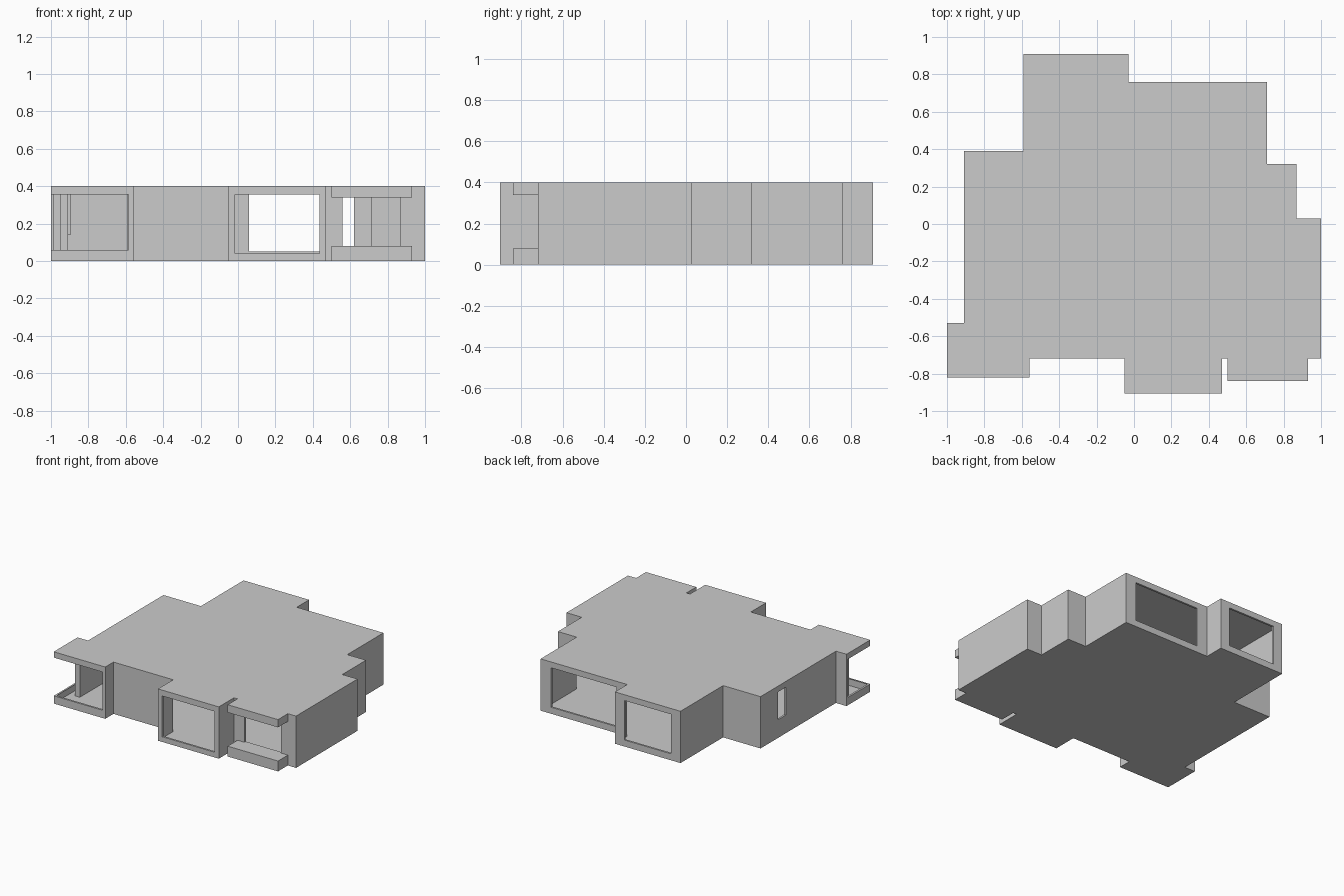
import bpy, bmesh
from mathutils import Vector

if "Cube" in bpy.data.objects:
    bpy.data.objects.remove(bpy.data.objects["Cube"])

H = 0.40        # storey height
REVEAL = 0.015  # depth of the window linings

# Plan outline, clockwise seen from above; an optional window follows the
# start point of its wall: (start, end, sill, head), measured along the wall
PLAN = [
    ((-0.59, 0.91), (0.08, 0.48, 0.05, 0.355)),    # back wing window
    ((-0.03, 0.91), None),
    ((-0.03, 0.76), (0.09, 0.65, 0.05, 0.355)),    # wide back window
    ((0.71, 0.76), None),
    ((0.71, 0.32), None),
    ((0.87, 0.32), None),
    ((0.87, 0.03), None),
    ((1.00, 0.03), None),
    ((1.00, -0.72), (0.13, 0.44, 0.08, 0.34)),     # balcony opening
    ((0.47, -0.72), None),
    ((0.47, -0.905), (0.035, 0.485, 0.04, 0.355)),  # front bay window
    ((-0.05, -0.905), None),
    ((-0.05, -0.72), None),
    ((-0.56, -0.72), None),
    ((-0.56, -0.82), (0.025, 0.44, 0.06, 0.355)),  # corner window, front half
    ((-1.00, -0.82), (0.0, 0.27, 0.06, 0.355)),    # corner window, side half
    ((-1.00, -0.53), None),
    ((-0.91, -0.53), (0.61, 0.705, 0.14, 0.355)),  # small side window
    ((-0.91, 0.39), None),
    ((-0.59, 0.39), None),
]


def finish(name, bm):
    bmesh.ops.remove_doubles(bm, verts=bm.verts, dist=1e-5)
    mesh = bpy.data.meshes.new(name)
    bm.to_mesh(mesh)
    bm.free()
    ob = bpy.data.objects.new(name, mesh)
    bpy.context.collection.objects.link(ob)
    return ob


def face(bm, pts):
    bm.faces.new([bm.verts.new(p) for p in pts])


def box(name, lo, hi):
    bm = bmesh.new()
    bmesh.ops.create_cube(bm, size=1)
    for v in bm.verts:
        v.co = [l + (c + 0.5) * (h - l) for c, l, h in zip(v.co, lo, hi)]
    return finish(name, bm)


def plate(name, z, up):
    bm = bmesh.new()
    pts = [(x, y, z) for (x, y), _ in PLAN]
    face(bm, pts[::-1] if up else pts)
    return finish(name, bm)


# Floor and roof
plate("floor", 0.0, False)
plate("roof", H, True)

# Thin outer walls with window openings and shallow linings
walls, linings = bmesh.new(), bmesh.new()
for i, (start, window) in enumerate(PLAN):
    p = Vector((*start, 0))
    q = Vector((*PLAN[(i + 1) % len(PLAN)][0], 0))
    length = (q - p).length
    d = (q - p).normalized()
    inward = Vector((d.y, -d.x, 0)) * REVEAL

    def at(s, z):
        return p + d * s + Vector((0, 0, z))

    if not window:
        face(walls, [at(0, 0), at(0, H), at(length, H), at(length, 0)])
        continue
    a, b, z0, z1 = window
    b = min(b, length)
    ss, zs = (0, a, b, length), (0, z0, z1, H)
    for m in range(3):
        for n in range(3):
            if (m, n) == (1, 1) or ss[m + 1] - ss[m] < 1e-4:
                continue
            face(walls, [at(ss[m], zs[n]), at(ss[m], zs[n + 1]),
                         at(ss[m + 1], zs[n + 1]), at(ss[m + 1], zs[n])])
    edges = [(at(a, z0), at(b, z0)), (at(b, z1), at(a, z1))]
    if a > 1e-4:
        edges.append((at(a, z1), at(a, z0)))
    if length - b > 1e-4:
        edges.append((at(b, z0), at(b, z1)))
    for u, v in edges:
        face(linings, [u, v, v + inward, u + inward])
bmesh.ops.dissolve_limit(walls, angle_limit=0.01, verts=walls.verts, edges=walls.edges)
finish("outer_walls", walls)
finish("window_linings", linings)

# Balcony parapet and canopy
box("balcony_base", (0.50, -0.84, 0), (0.93, -0.72, 0.08))
box("balcony_canopy", (0.50, -0.84, 0.34), (0.93, -0.72, H))

# Column behind the corner window
box("corner_column", (-0.95, -0.63, 0), (-0.91, -0.53, H))
